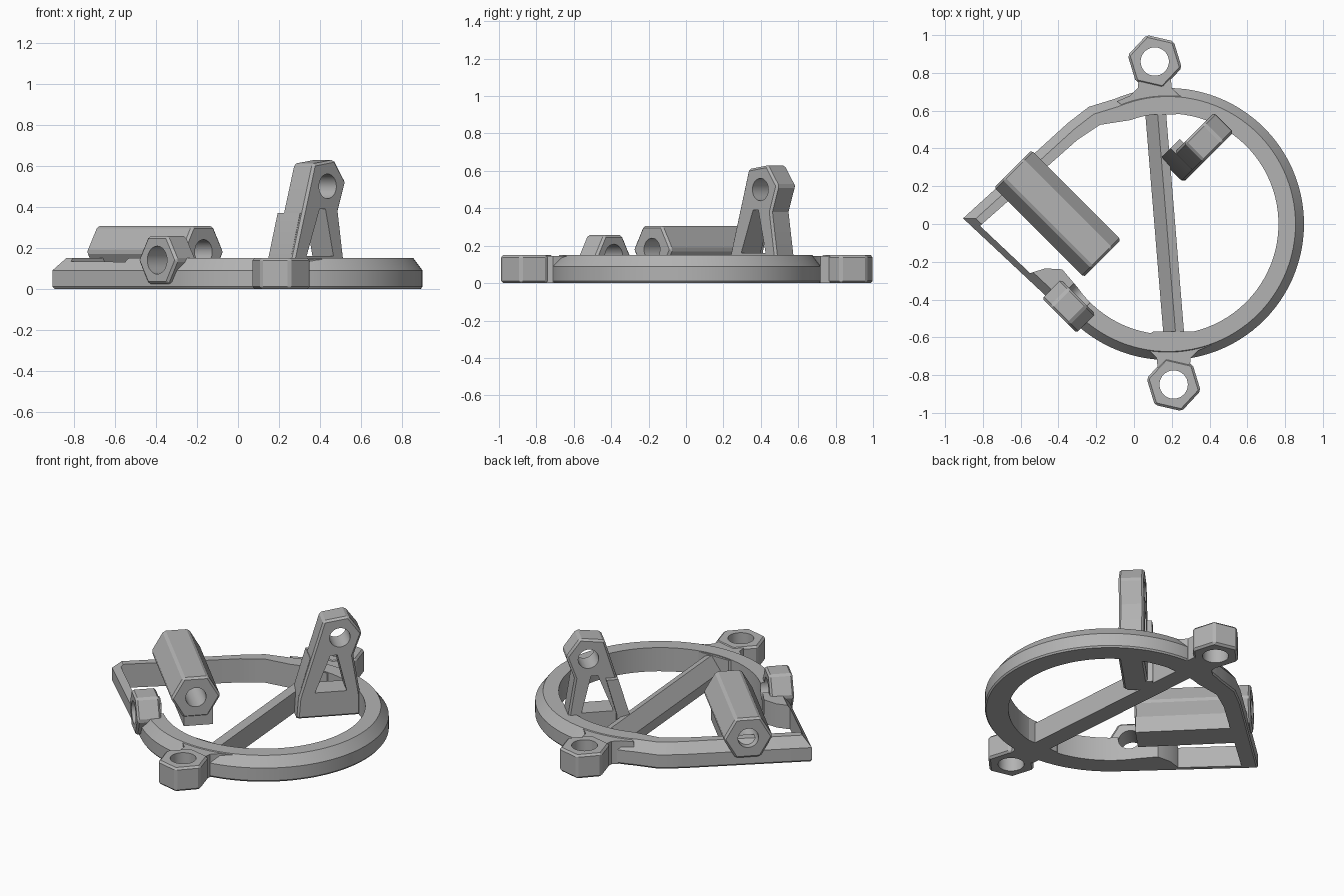
import bpy, bmesh
from math import cos, sin, radians, pi, atan2
from mathutils import Vector, Matrix

if "Cube" in bpy.data.objects:
    bpy.data.objects.remove(bpy.data.objects["Cube"])

grey = bpy.data.materials.new("plain grey")
grey.use_nodes = True
GREY = (0.45, 0.45, 0.45, 1)
grey.diffuse_color = GREY
grey.node_tree.nodes["Principled BSDF"].inputs["Base Color"].default_value = GREY

UP = Vector((0, 0, 1))
CENTRE = Vector((0.18, 0))


def frame(origin, x_dir, y_dir):
    """Matrix whose local z axis is the extrusion direction."""
    x, y = Vector(x_dir).normalized(), Vector(y_dir).normalized()
    m = Matrix((x, y, x.cross(y))).transposed().to_4x4()
    m.translation = origin
    return m


def arc(centre, radius, start, end, count):
    return [(centre[0] + radius * cos(radians(start + (end - start) * i / count)),
             centre[1] + radius * sin(radians(start + (end - start) * i / count)))
            for i in range(count + 1)]


def ngon(radius, sides, turn=0, centre=(0, 0)):
    return arc(centre, radius, turn, turn + 360, sides)[:-1]


def loft(name, loops, matrix=Matrix()):
    """Solid through (outline, height) loops with the same point count."""
    bm = bmesh.new()
    rings = [[bm.verts.new((x, y, h)) for x, y in pts] for pts, h in loops]
    bm.faces.new(rings[0])
    bm.faces.new(rings[-1])
    n = len(rings[0])
    for a, b in zip(rings, rings[1:]):
        for i in range(n):
            j = (i + 1) % n
            bm.faces.new((a[i], a[j], b[j], b[i]))
    bmesh.ops.recalc_face_normals(bm, faces=bm.faces[:])
    bm.transform(matrix)
    mesh = bpy.data.meshes.new(name)
    bm.to_mesh(mesh)
    bm.free()
    mesh.materials.append(grey)
    obj = bpy.data.objects.new(name, mesh)
    bpy.context.collection.objects.link(obj)
    return obj


def prism(name, outline, low, high, matrix=Matrix()):
    return loft(name, [(outline, low), (outline, high)], matrix)


def apply(obj, mod):
    bpy.context.view_layer.objects.active = obj
    bpy.ops.object.modifier_apply(modifier=mod.name)


def chamfer(obj, width):
    mod = obj.modifiers.new("chamfer", "BEVEL")
    mod.width = width
    mod.segments = 1
    mod.angle_limit = radians(40)
    apply(obj, mod)


def cut(obj, outline, low, high, matrix=Matrix()):
    cutter = prism("cutter", outline, low, high, matrix)
    cutter.hide_render = True
    mod = obj.modifiers.new("cut", "BOOLEAN")
    mod.operation = "DIFFERENCE"
    mod.object = cutter
    apply(obj, mod)
    bpy.data.objects.remove(cutter)


# Base ring drawn out to a corner, with a chamfered outer rim
outer = arc(CENTRE, 0.72, -134, 113, 72) + [(-0.24, 0.62), (-0.35, 0.535), (-0.905, 0.03)]
top = [tuple(CENTRE + (Vector(p) - CENTRE) * 0.9375) for p in outer]
foot = [tuple(CENTRE + (Vector(p) - CENTRE) * 0.99) for p in outer]
ring = loft("base_ring", [(foot, 0), (outer, 0.01), (outer, 0.09), (top, 0.15)])
opening = arc(CENTRE, 0.585, -145, 110, 64) + [
    (-0.18, 0.525), (-0.30, 0.445), (-0.43, 0.33), (-0.815, -0.01),
    (-0.55, -0.26), (-0.47, -0.235), (-0.38, -0.24)]
cut(ring, opening, -0.1, 0.3)

# Upright hexagon lugs and their necks at both ends of the crossbar
for name, x, y in (("back", 0.11, 0.86), ("front", 0.21, -0.85)):
    lug = prism(name + "_lug", ngon(0.147, 6, 107, (x, y)), 0, 0.15)
    chamfer(lug, 0.012)
    cut(lug, ngon(0.075, 32, 0, (x, y)), -0.1, 0.3)
    side = 1 if y > 0 else -1
    half = [(0.20, -0.21), (0.13, -0.18), (0.09, -0.14), (0.085, -0.09)]
    neck = half + [(-u, v) for u, v in reversed(half)] + [(-0.11, -0.28), (0.11, -0.28)]
    prism(name + "_neck", [(x + u * side, y + v * side) for u, v in neck], 0, 0.145)

# Crossbar with one sloping top edge
along = Vector((0.10, -1.22, 0))
bar_frame = frame((0.112, 0.62, 0), UP.cross(along), UP)
profile = [(-0.055, 0), (0.055, 0), (0.055, 0.13), (0.01, 0.145), (-0.055, 0.06)]
prism("crossbar", profile, -0.62 * 2, 0, bar_frame) if bar_frame.col[2].y > 0 else \
    prism("crossbar", profile, 0, 0.62 * 2, bar_frame)

# Long hexagon barrel over a support bar
barrel_frame = frame((-0.405, 0.055, 0.18), (1, 1, 0), UP)
barrel = prism("barrel", ngon(0.145, 6), -0.335, 0.335, barrel_frame)
chamfer(barrel, 0.012)
support = prism("barrel_support", [(-0.07, -0.18), (0.10, -0.18), (0.10, -0.07), (-0.07, -0.07)],
                -0.30, 0.33, barrel_frame)
for part in (barrel, support):
    cut(part, ngon(0.06, 32), -0.5, 0.5, barrel_frame)

# Short hexagon lug lying on the rim
side_frame = frame((-0.345, -0.435, 0.14), (1, -1, 0), UP)
side_lug = prism("side_lug", ngon(0.135, 6), -0.07, 0.07, side_frame)
chamfer(side_lug, 0.012)
cut(side_lug, ngon(0.068, 32), -0.3, 0.3, side_frame)
cut(ring, ngon(0.068, 32), -0.12, 0.12, side_frame)

# Tall A-shaped bracket with a round eye and an open triangle
bracket_frame = frame((0.395, 0.355, 0), (1, 1, 0), UP)
outline = [(-0.19, 0), (0.18, 0), (0.18, 0.13), (0.14, 0.38), (0.19, 0.52),
           (0.11, 0.63), (-0.035, 0.61), (-0.18, 0.13)]
bracket = prism("bracket", outline, -0.145, 0, bracket_frame)
chamfer(bracket, 0.012)
cut(bracket, [(-0.085, 0.16), (0.10, 0.16), (0.045, 0.39), (0.005, 0.39)], -0.3, 0.1, bracket_frame)
cut(bracket, ngon(0.06, 32, 0, (0.06, 0.5)), -0.3, 0.1, bracket_frame)
prism("bracket_buttress", [(-0.19, 0), (-0.10, 0), (-0.10, 0.15), (-0.04, 0.37), (-0.11, 0.37), (-0.18, 0.13)],
      -0.175, -0.02, bracket_frame)

# Smooth curved walls, keep crisp edges
bpy.ops.object.select_all(action="DESELECT")
for obj in bpy.context.collection.objects:
    if obj.type == "MESH" and grey.name in obj.data.materials:
        obj.select_set(True)
        bpy.context.view_layer.objects.active = obj
bpy.ops.object.shade_smooth_by_angle(angle=radians(25))
